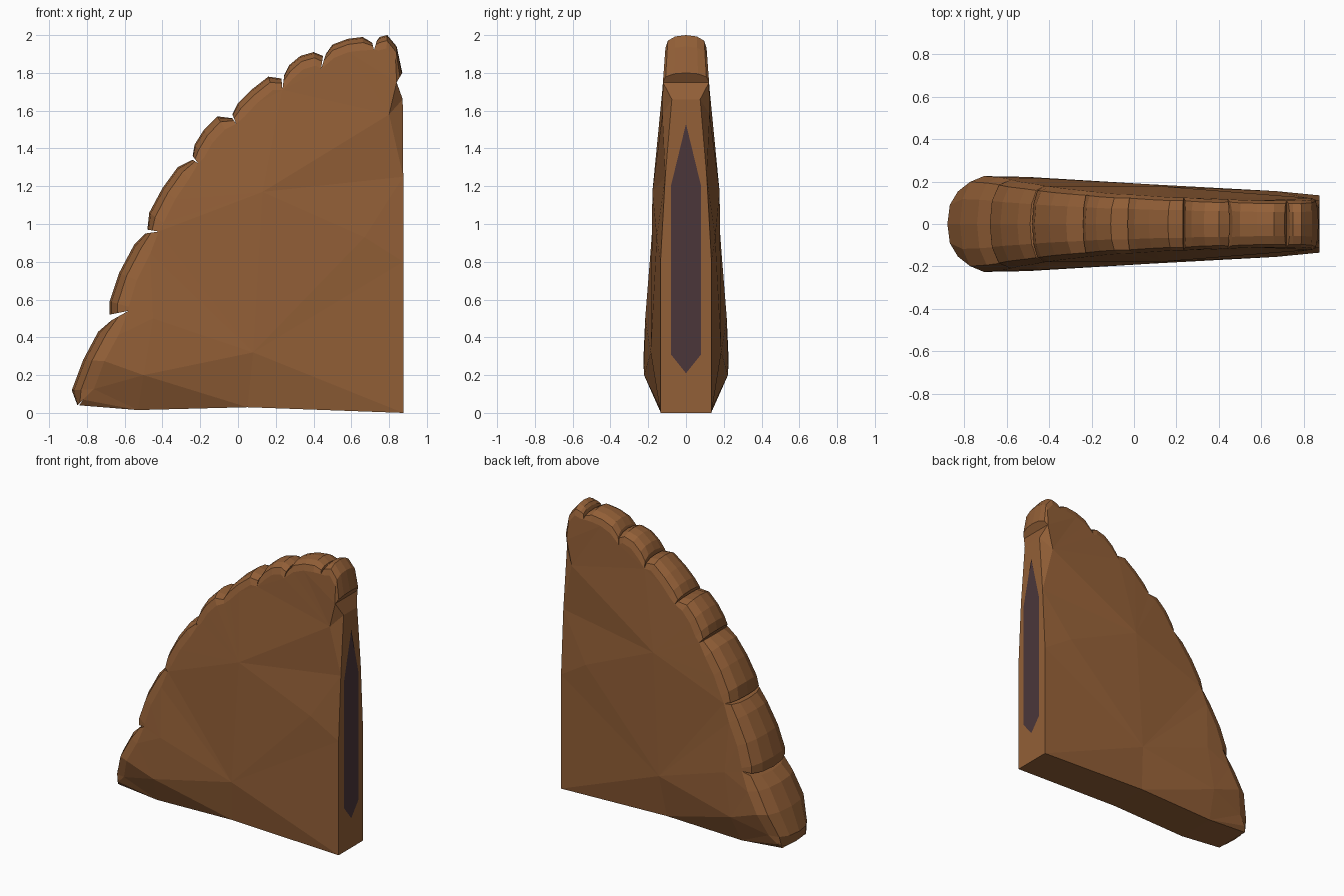
import bpy, bmesh
from mathutils import Vector
from mathutils.geometry import delaunay_2d_cdt

if "Cube" in bpy.data.objects:
    bpy.data.objects.remove(bpy.data.objects["Cube"])


def material(name, rgb):
    m = bpy.data.materials.new(name)
    m.diffuse_color = (*rgb, 1)
    m.use_nodes = True
    m.node_tree.nodes["Principled BSDF"].inputs["Base Color"].default_value = m.diffuse_color
    return m


crust = material("baked_crust", (0.29, 0.115, 0.038))
dark = material("dark_filling", (0.07, 0.037, 0.042))


def finish(bm, name, mat):
    bmesh.ops.remove_doubles(bm, verts=bm.verts, dist=0.0005)
    bmesh.ops.recalc_face_normals(bm, faces=bm.faces)
    me = bpy.data.meshes.new(name)
    bm.to_mesh(me)
    bm.free()
    me.materials.append(mat)
    ob = bpy.data.objects.new(name, me)
    bpy.context.collection.objects.link(ob)
    return ob


def half_width(z):
    return min(0.25 - 0.073 * z, 0.13 + 0.35 * z)


# Outer profile (x, z) of each crimp, and the notches between them
crimps = [
    [(-.85, .04), (-.88, .12), (-.82, .28), (-.74, .43), (-.67, .49)],
    [(-.68, .52), (-.68, .59), (-.63, .74), (-.55, .89), (-.49, .95)],
    [(-.48, .97), (-.47, 1.06), (-.40, 1.19), (-.32, 1.30), (-.24, 1.34)],
    [(-.24, 1.36), (-.23, 1.42), (-.18, 1.50), (-.11, 1.57), (-.03, 1.56)],
    [(-.03, 1.58), (0, 1.64), (.07, 1.71), (.16, 1.78), (.23, 1.77)],
    [(.245, 1.79), (.27, 1.84), (.33, 1.89), (.40, 1.91), (.45, 1.89)],
    [(.465, 1.90), (.50, 1.95), (.58, 1.98), (.66, 1.99), (.71, 1.96)],
    [(.735, 1.97), (.75, 1.99), (.79, 2.0), (.84, 1.94), (.87, 1.80)],
]
notches = [(-.82, .07), (-.58, .54), (-.42, .96), (-.21, 1.32), (-.01, 1.53),
           (.235, 1.71), (.44, 1.82), (.72, 1.92), (.84, 1.75)]
centre = Vector((.7, .2))

# Crimped rim: each lobe is lofted from a rounded section
seam = []
for i, pts in enumerate(crimps):
    outer = [Vector(p) for p in pts]
    inner = [p + (centre - p).normalized() * (.12 - .025 * p.y) for p in outer]
    inner[0], inner[-1] = Vector(notches[i]), Vector(notches[i + 1])
    seam += inner[:-1]
    bm = bmesh.new()
    rings = []
    for p, q in zip(outer, inner):
        w = half_width(q.y)
        half = [(1, 1), (.42, .88), (.1, .52)]
        section = [(t, -s) for t, s in half] + [(0, 0)] + [(t, s) for t, s in half[::-1]]
        ring = []
        for t, s in section:
            c = p.lerp(q, t)
            ring.append(bm.verts.new((c.x, s * w, c.y)))
        rings.append(ring)
    for a, b in zip(rings, rings[1:]):
        for k in range(len(a) - 1):
            bm.faces.new((a[k], a[k + 1], b[k + 1], b[k]))
    bm.faces.new(rings[0])
    bm.faces.new(rings[-1])
    finish(bm, f"crimp_{i + 1}", crust)
seam.append(Vector(notches[-1]))

# Body: two mirrored faceted sides joined along the cut face and the base
edge = [(.872, 1.66, .075), (.875, 1.25, .11), (.875, .8, .135), (.875, 0, .135),
        (.05, .03, .14), (-.53, .015, .14), (-.84, .04, .13)]
inside = [(.80, 1.58, .125), (.67, .93, .155), (.13, 1.17, .178),
          (.08, .32, .187), (-.5, .2, .222), (-.7, .3, .23), (-.45, .5, .216)]
border = [(p.x, p.y, half_width(p.y)) for p in seam] + edge
points = border + inside
n = len(border)
result = delaunay_2d_cdt([Vector((x, z)) for x, z, _ in points], [],
                         [list(range(n))], 1, 1e-5)
origin = [o[0] for o in result[3]]
bm = bmesh.new()
sides = [[bm.verts.new((x, s * w, z)) for x, z, w in points] for s in (-1, 1)]
for side in sides:
    for tri in result[2]:
        bm.faces.new([side[origin[v]] for v in tri])
for k in range(len(seam) - 1, n):
    j = (k + 1) % n
    bm.faces.new((sides[0][k], sides[0][j], sides[1][j], sides[1][k]))
finish(bm, "pastry_body", crust)

# Filling showing on the cut face
bm = bmesh.new()
outline = [(0, .21), (.08, .31), (.08, 1.2), (0, 1.53), (-.08, 1.2), (-.08, .31)]
bm.faces.new([bm.verts.new((.879, y, z)) for y, z in outline])
finish(bm, "filling", dark)
